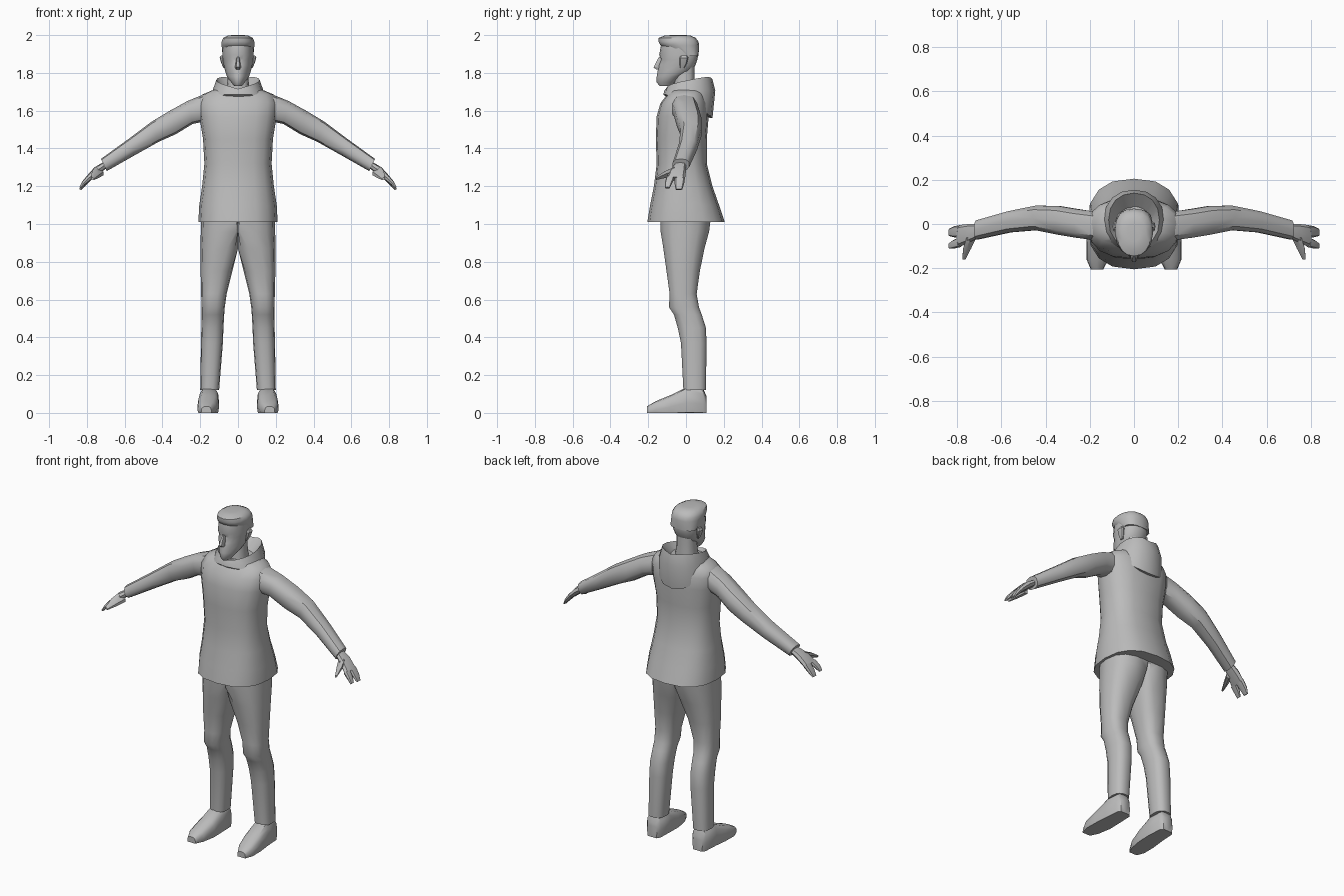
import bpy
import bmesh
import math
from mathutils import Vector

cube = bpy.data.objects.get("Cube")
if cube:
    bpy.data.objects.remove(cube, do_unlink=True)

grey = bpy.data.materials.new("plain grey")
grey.use_nodes = True
GREY = (0.5, 0.5, 0.5, 1)
grey.diffuse_color = GREY
grey.node_tree.nodes["Principled BSDF"].inputs["Base Color"].default_value = GREY


def ring(c, u, v, n=12, p=0.8, taper=0):
    """Rounded section around c spanned by half axes u and v; taper narrows the -v side."""
    c, u, v = Vector(c), Vector(u), Vector(v)
    pts = []
    for i in range(n):
        a = 2 * math.pi * i / n
        cs, sn = math.cos(a), math.sin(a)
        cu = math.copysign(abs(cs) ** p, cs) * (1 - taper * max(0, -sn))
        cv = math.copysign(abs(sn) ** p, sn)
        pts.append(c + u * cu + v * cv)
    return pts


def level(z, x0, x1, y0, y1, **kw):
    """Horizontal section filling a box."""
    return ring(((x0 + x1) / 2, (y0 + y1) / 2, z), ((x1 - x0) / 2, 0, 0), (0, (y1 - y0) / 2, 0), **kw)


def slanted(top, bottom, y0, y1, **kw):
    """Section between an upper and a lower (x, z) point."""
    t, b = Vector((top[0], 0, top[1])), Vector((bottom[0], 0, bottom[1]))
    mid = (t + b) / 2
    mid.y = (y0 + y1) / 2
    return ring(mid, (t - b) / 2, (0, (y1 - y0) / 2, 0), **kw)


def loft(name, rings, mirror=False, caps=True, angle=40):
    bm = bmesh.new()
    rows = [[bm.verts.new(p) for p in r] for r in rings]
    n = len(rows[0])
    for a, b in zip(rows, rows[1:]):
        for i in range(n):
            j = (i + 1) % n
            bm.faces.new((a[i], a[j], b[j], b[i]))
    if caps:
        bm.faces.new(rows[0])
        bm.faces.new(rows[-1])
    bmesh.ops.recalc_face_normals(bm, faces=bm.faces)
    mesh = bpy.data.meshes.new(name)
    bm.to_mesh(mesh)
    bm.free()
    mesh.materials.append(grey)
    obj = bpy.data.objects.new(name, mesh)
    bpy.context.collection.objects.link(obj)
    bpy.ops.object.select_all(action="DESELECT")
    obj.select_set(True)
    bpy.context.view_layer.objects.active = obj
    bpy.ops.object.shade_smooth_by_angle(angle=math.radians(angle))
    if mirror:
        obj.modifiers.new("mirror", "MIRROR").use_clip = True
    return obj


# Jacket body: height, half width, front, back
body = [(1.01, .21, -.205, .205), (1.1, .205, -.19, .175), (1.2, .19, -.17, .14),
        (1.32, .178, -.155, .11), (1.45, .185, -.16, .11), (1.57, .205, -.155, .12),
        (1.64, .21, -.135, .115), (1.685, .19, -.1, .1), (1.715, .12, -.08, .09)]
loft("jacket_body", [level(z, -w, w, f, b, n=16) for z, w, f, b in body])

# Hood: collar rim falling to a point at the back; lift raises or drops the back
hood = [(1.69, .07, -.07, .05, 0), (1.715, .115, -.105, .14, .05), (1.705, .135, -.115, .155, .0),
        (1.685, .145, -.12, .14, -.125), (1.67, .12, -.1, .08, -.1)]
rows = []
for z, w, f, b, lift in hood:
    r = level(z, -w, w, f, b, n=16, p=0.9)
    for p in r:
        back = (p.y - f) / (b - f)
        side = abs(p.x) / w
        p.z += lift * back ** 2 + (.035 * side if lift > 0 else 0)
    rows.append(r)
loft("hood", rows, caps=False)

# Sleeves: top point, bottom point, front, back
sleeve = [((.185, 1.685), (.19, 1.54), -.075, .06), ((.27, 1.65), (.24, 1.53), -.065, .07),
          ((.36, 1.6), (.33, 1.475), -.05, .085), ((.46, 1.54), (.42, 1.435), -.03, .085),
          ((.58, 1.45), (.545, 1.365), -.04, .06), ((.725, 1.345), (.695, 1.28), -.072, .018)]
loft("sleeves", [slanted(*s, n=10) for s in sleeve], mirror=True)

# Hands
palm = [((.7, 1.335), (.685, 1.305), -.055, .0), ((.76, 1.3), (.735, 1.265), -.085, .0),
        ((.805, 1.25), (.78, 1.23), -.105, -.005)]
fingers = [((.8, 1.255), (.775, 1.235), -.06, -.005), ((.825, 1.22), (.805, 1.205), -.06, -.01),
           ((.84, 1.185), (.83, 1.18), -.055, -.02)]
pointer = [((.8, 1.255), (.775, 1.235), -.105, -.06), ((.825, 1.225), (.808, 1.21), -.112, -.072),
           ((.84, 1.195), (.83, 1.188), -.112, -.085)]
for name, rows in (("palms", palm), ("fingers", fingers), ("pointer_fingers", pointer)):
    loft(name, [slanted(*s, n=8) for s in rows], mirror=True)
thumb = [(.735, -.06, 1.28, .022), (.755, -.11, 1.262, .018), (.77, -.16, 1.24, .007)]
loft("thumbs", [ring((x, y, z), (r, 0, r), (-r * .5, 0, r * .5), n=6) for x, y, z, r in thumb], mirror=True)

# Trousers: height, inner, outer, front, back; the inner side is held at the centre line
leg = [(1.04, -.1, .195, -.14, .135), (.96, -.09, .197, -.137, .125), (.87, -.02, .198, -.122, .1),
       (.75, .03, .198, -.105, .075), (.63, .06, .195, -.088, .058), (.56, .07, .193, -.092, .07),
       (.52, .073, .192, -.065, .085), (.45, .077, .194, -.045, .107), (.37, .08, .196, -.028, .11),
       (.12, .1, .2, -.015, .107)]
rows = [level(*s, n=14) for s in leg]
for r in rows:
    for p in r:
        p.x = max(p.x, 0)
loft("trouser_legs", rows, mirror=True)

# Shoes: position, inner, outer, height; flattened at the sole
shoe = [(.108, .12, .185, .09), (.09, .105, .2, .13), (0, .1, .207, .135), (-.08, .1, .215, .095),
        (-.16, .115, .215, .062), (-.207, .14, .195, .035)]
rows = [ring(((a + b) / 2, y, h / 2 - .015), ((b - a) / 2, 0, 0), (0, 0, h / 2 + .015), n=12, p=.7)
        for y, a, b, h in shoe]
for r in rows:
    for p in r:
        p.z = max(p.z, 0)
loft("shoes", rows, mirror=True)

# Neck
loft("neck", [level(1.68, -.065, .065, -.07, .05), level(1.77, -.055, .055, -.06, .045),
              level(1.85, -.055, .055, -.06, .045)])

# Head: height, half width, front, back, narrowing of the face
head = [(1.73, .02, -.14, -.075, .2), (1.75, .036, -.155, -.06, .4), (1.78, .058, -.155, -.025, .45),
        (1.81, .068, -.15, .03, .4), (1.84, .075, -.146, .05, .3), (1.87, .08, -.132, .06, .2),
        (1.895, .082, -.142, .065, .2), (1.95, .08, -.132, .062, .2)]
loft("head", [level(z, -w, w, f, b, n=16, taper=t) for z, w, f, b, t in head])

# Hair
hair = [(1.89, .081, -.03, .066), (1.945, .087, -.135, .07), (1.965, .087, -.145, .066),
        (1.985, .078, -.145, .052), (1.997, .055, -.115, .025), (2.0, .03, -.08, 0)]
loft("hair", [level(z, -w, w, f, b, n=16, taper=.15) for z, w, f, b in hair])

# Nose and ears
nose = [(1.885, .007, -.145, -.11), (1.83, .016, -.175, -.12), (1.818, .011, -.16, -.12)]
loft("nose", [level(z, -w, w, f, b, n=6) for z, w, f, b in nose])
ear = [(1.825, .065, .076, -.03, -.01), (1.85, .07, .088, -.035, .005), (1.88, .07, .097, -.035, .012),
       (1.893, .072, .09, -.025, .005)]
loft("ears", [level(*s, n=8) for s in ear], mirror=True)
